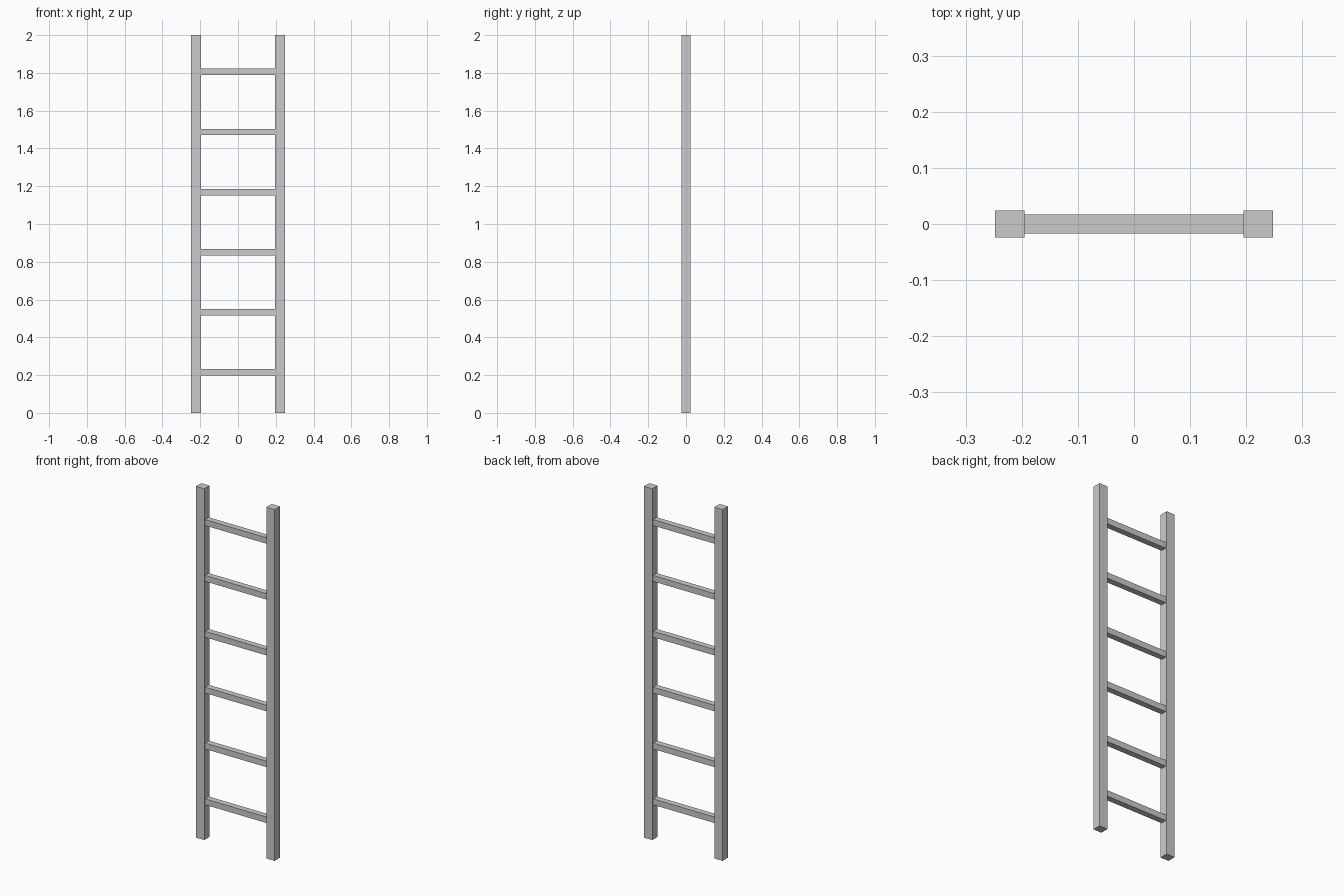
import bpy

if "Cube" in bpy.data.objects:
    bpy.data.objects.remove(bpy.data.objects["Cube"])

RAIL_X, RAIL_W, RAIL_D, HEIGHT = 0.2215, 0.052, 0.048, 2.0
RUNG_T, RUNG_COUNT, FIRST_Z, STEP = 0.034, 6, 0.215, 0.318


def box(name, size, location):
    bpy.ops.mesh.primitive_cube_add(size=1, location=location)
    obj = bpy.context.object
    obj.name = name
    obj.scale = size
    bpy.ops.object.transform_apply(location=False, rotation=False, scale=True)
    return obj


# Side rails
for side, label in ((-1, "left"), (1, "right")):
    box(f"{label}_rail", (RAIL_W, RAIL_D, HEIGHT), (side * RAIL_X, 0, HEIGHT / 2))

# Rungs, fitted between the inner rail faces
rung_length = 2 * RAIL_X - RAIL_W
for i in range(RUNG_COUNT):
    box(f"rung_{i + 1}", (rung_length, RUNG_T, RUNG_T), (0, 0, FIRST_Z + i * STEP))
